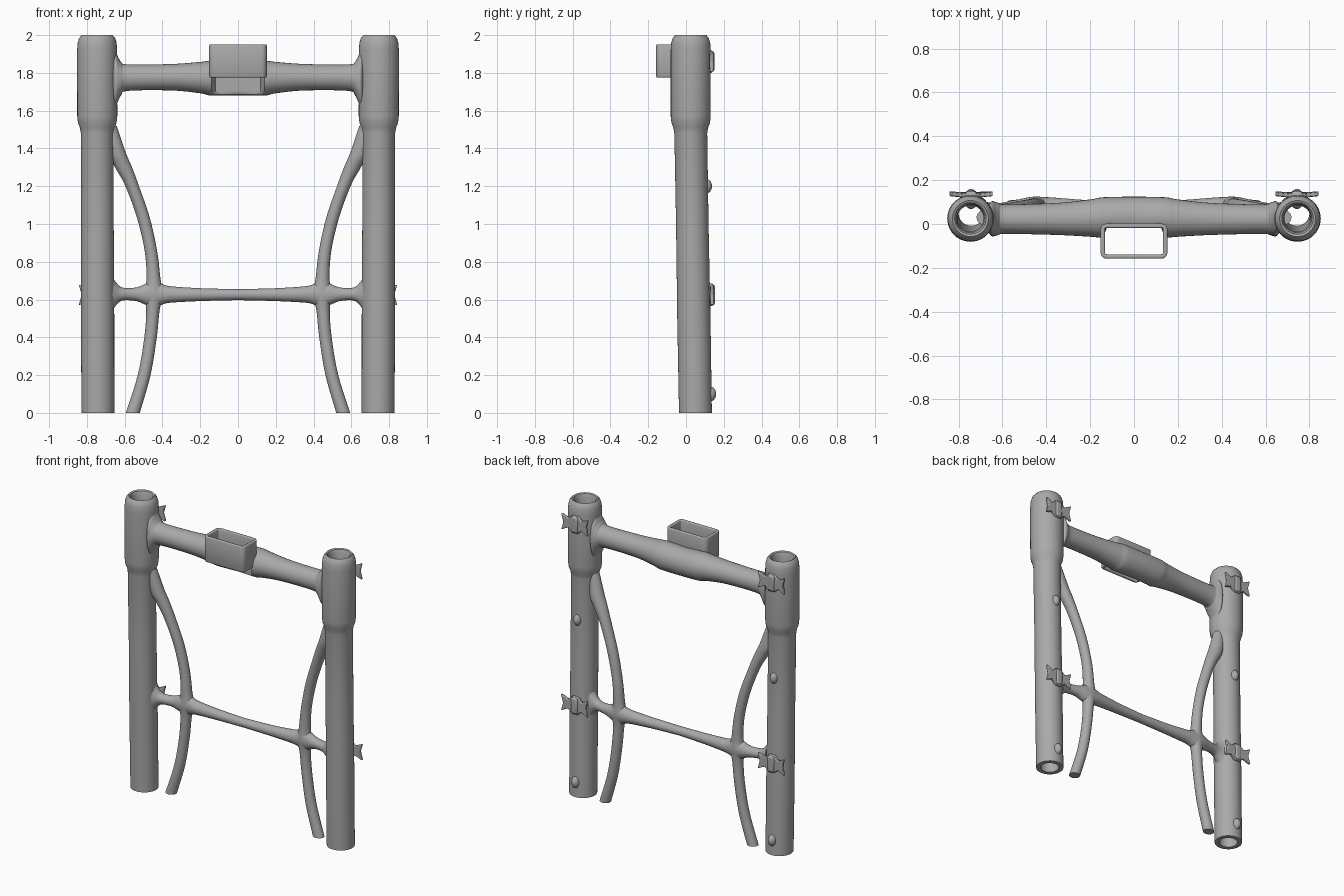
import bpy, bmesh, math
from mathutils import Vector

cube = bpy.data.objects.get("Cube")
if cube:
    bpy.data.objects.remove(cube)

grey = bpy.data.materials.new("plain grey")
grey.use_nodes = True
GREY = (0.4, 0.4, 0.4, 1)
grey.diffuse_color = GREY
grey.node_tree.nodes["Principled BSDF"].inputs["Base Color"].default_value = GREY


def finish(name, bm, mirror=False, angle=40, bevel=0):
    """Turn a bmesh into a shaded object, optionally mirrored across x."""
    bmesh.ops.recalc_face_normals(bm, faces=bm.faces)
    mesh = bpy.data.meshes.new(name)
    bm.to_mesh(mesh)
    bm.free()
    mesh.materials.append(grey)
    ob = bpy.data.objects.new(name, mesh)
    bpy.context.collection.objects.link(ob)
    bpy.ops.object.select_all(action='DESELECT')
    ob.select_set(True)
    bpy.context.view_layer.objects.active = ob
    bpy.ops.object.shade_smooth_by_angle(angle=math.radians(angle))
    if bevel:
        mod = ob.modifiers.new("soft edges", 'BEVEL')
        mod.width, mod.segments = bevel, 2
    if mirror:
        mod = ob.modifiers.new("other side", 'MIRROR')
        mod.merge_threshold = 0.001
    return ob


def spline(points, steps=6):
    """Smooth interpolation through the section tuples."""
    pts = [points[0]] + points + [points[-1]]
    out = []
    for a, b, c, d in zip(pts, pts[1:], pts[2:], pts[3:]):
        for i in range(steps):
            t = i / steps
            out.append([q + t / 2 * (r - p + t * (2 * p - 5 * q + 4 * r - s
                        + t * (3 * (q - r) + s - p)))
                        for p, q, r, s in zip(a, b, c, d)])
    return out + [list(points[-1])]


def loft(sections, axis, closed=False, sides=32, caps=(True, True)):
    """Skin ellipses (position, centre u, centre v, radius u, radius v)."""
    bm = bmesh.new()
    rings = []
    for t, u, v, ru, rv in sections:
        ring = []
        for i in range(sides):
            a = math.tau * i / sides
            p, q = u + ru * math.cos(a), v + rv * math.sin(a)
            ring.append(bm.verts.new((t, p, q) if axis == 'x' else (p, q, t)))
        rings.append(ring)
    pairs = list(zip(rings, rings[1:]))
    if closed:
        pairs.append((rings[-1], rings[0]))
    for a, b in pairs:
        for i in range(sides):
            j = (i + 1) % sides
            bm.faces.new((a[i], a[j], b[j], b[i]))
    if not closed:
        for ring, cap in zip((rings[0], rings[-1]), caps):
            if cap:
                bm.faces.new(ring)
    return bm


# Hollow posts: wide collar on top, leaning slightly back toward the foot
def post_y(z):
    return 0.025 + 0.025 * max(0, 1 - z / 1.5)


profile = [(0.087, 0), (0.088, 0.5), (0.086, 1), (0.087, 1.48), (0.092, 1.51),
           (0.102, 1.535), (0.106, 1.57), (0.106, 1.92), (0.103, 1.96),
           (0.095, 1.985), (0.082, 2), (0.072, 1.995), (0.064, 1.975),
           (0.06, 1.9), (0.058, 1), (0.058, 0)]
bm = loft([(z, 0.742 + 0.002 * z, post_y(z), r, r) for r, z in profile],
          'z', closed=True, sides=40)
finish("posts", bm, mirror=True)

# Top rail: swollen in the middle, flared into the posts
rail = [(0, 0.035, 1.77, 0.09, 0.09), (0.14, 0.03, 1.772, 0.092, 0.092),
        (0.2, 0.027, 1.775, 0.085, 0.083), (0.35, 0.023, 1.777, 0.073, 0.07),
        (0.58, 0.022, 1.775, 0.067, 0.07), (0.62, 0.023, 1.77, 0.074, 0.09),
        (0.648, 0.024, 1.765, 0.08, 0.145), (0.665, 0.025, 1.765, 0.06, 0.15)]
bm = loft(spline(rail), 'x', caps=(False, True))
for v in bm.verts:
    if v.co.x < 0.14:          # flat seat behind the holder
        v.co.y = max(v.co.y, -0.005)
finish("top_rail", bm, mirror=True)

# Lower rail: thin in the middle, knots at the braces
rail = [(0, 0.07, 0.626, 0.03, 0.029), (0.2, 0.074, 0.626, 0.034, 0.034),
        (0.36, 0.08, 0.627, 0.04, 0.044), (0.41, 0.083, 0.628, 0.04, 0.058),
        (0.45, 0.083, 0.628, 0.042, 0.07), (0.49, 0.08, 0.628, 0.04, 0.055),
        (0.54, 0.075, 0.628, 0.034, 0.036), (0.61, 0.062, 0.629, 0.034, 0.034),
        (0.645, 0.055, 0.63, 0.04, 0.06), (0.67, 0.05, 0.63, 0.05, 0.1)]
finish("lower_rail", loft(spline(rail), 'x', sides=24, caps=(False, True)), mirror=True)

# Bowed braces, springing from the posts and ending at the floor
brace = [(0, 0.557, 0.075, 0.037, 0.034), (0.2, 0.497, 0.08, 0.034, 0.034),
         (0.4, 0.463, 0.083, 0.033, 0.034), (0.55, 0.45, 0.083, 0.036, 0.036),
         (0.63, 0.447, 0.083, 0.055, 0.042), (0.7, 0.447, 0.083, 0.038, 0.037),
         (0.85, 0.46, 0.082, 0.033, 0.034), (1.03, 0.5, 0.075, 0.034, 0.034),
         (1.2, 0.56, 0.062, 0.036, 0.036), (1.3, 0.606, 0.052, 0.045, 0.04),
         (1.38, 0.645, 0.042, 0.05, 0.044), (1.52, 0.68, 0.03, 0.038, 0.035)]
finish("braces", loft(spline(brace), 'z', sides=24), mirror=True)

# Open rectangular holder on the front of the top rail
bm = bmesh.new()
bmesh.ops.create_cube(bm, size=1)
for v in bm.verts:
    v.co = Vector((v.co.x * 0.305, v.co.y * 0.16 - 0.078, v.co.z * 0.175 + 1.863))
bmesh.ops.delete(bm, geom=[f for f in bm.faces if abs(f.normal.z) > 0.5], context='FACES_ONLY')
upright = [e for e in bm.edges if abs(e.verts[0].co.z - e.verts[1].co.z) > 0.1]
bmesh.ops.bevel(bm, geom=upright, offset=0.028, segments=5, profile=0.5, affect='EDGES')
holder = finish("holder", bm)
wall = holder.modifiers.new("wall", 'SOLIDIFY')
wall.thickness, wall.offset = 0.02, -1
soft = holder.modifiers.new("soft rim", 'BEVEL')
soft.width, soft.segments = 0.006, 2

# Winged clips behind the posts, each with an upright rib
wing = [(0.1, 0.055), (0.05, 0.032), (0.02, 0.06)]
half = wing + [(-x, z) for x, z in reversed(wing)] + [(-0.085, 0)]
outline = half + [(-x, -z) for x, z in half]
for label, z, back in (("upper", 1.86, 0.145), ("lower", 0.625, 0.148)):
    bm = bmesh.new()
    face = bm.faces.new([bm.verts.new((0.743 + x, back - 0.028 + 0.1 * abs(x), z + dz))
                         for x, dz in outline])
    grown = bmesh.ops.extrude_face_region(bm, geom=[face])['geom']
    bmesh.ops.translate(bm, vec=(0, 0.02, 0),
                        verts=[g for g in grown if isinstance(g, bmesh.types.BMVert)])
    finish(label + "_clips", bm, mirror=True, bevel=0.005)

    bm = bmesh.new()
    bmesh.ops.create_cube(bm, size=1)
    for v in bm.verts:
        v.co = Vector((0.743 + v.co.x * 0.05, back - 0.02 + v.co.y * 0.05, z + v.co.z * 0.11))
    finish(label + "_clip_ribs", bm, mirror=True, bevel=0.012)

# Small pegs on the back of the posts
for label, z, back in (("upper", 1.2, 0.138), ("lower", 0.1, 0.16)):
    bm = bmesh.new()
    bmesh.ops.create_uvsphere(bm, u_segments=16, v_segments=10, radius=1)
    for v in bm.verts:
        v.co = Vector((0.743 + v.co.x * 0.028, back - 0.035 + v.co.y * 0.035, z + v.co.z * 0.04))
    finish(label + "_pegs", bm, mirror=True)
